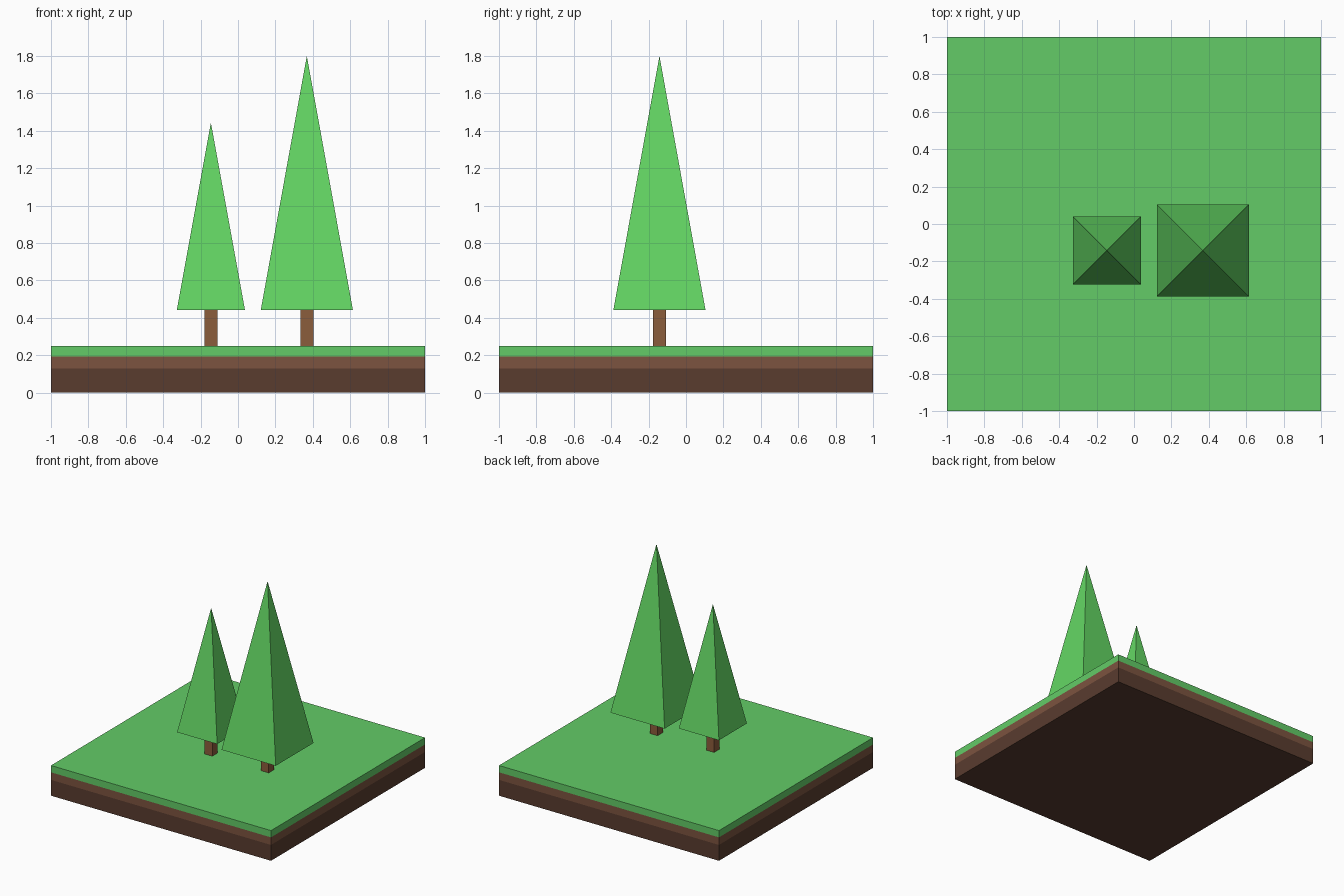
import bpy
import bmesh
from math import sqrt, pi
from mathutils import Matrix

if "Cube" in bpy.data.objects:
    bpy.data.objects.remove(bpy.data.objects["Cube"])


def material(name, color):
    mat = bpy.data.materials.new(name)
    mat.diffuse_color = (*color, 1)
    mat.use_nodes = True
    mat.node_tree.nodes["Principled BSDF"].inputs["Base Color"].default_value = mat.diffuse_color
    return mat


def finish(name, bm, mat):
    mesh = bpy.data.meshes.new(name)
    bm.to_mesh(mesh)
    bm.free()
    mesh.materials.append(mat)
    obj = bpy.data.objects.new(name, mesh)
    bpy.context.collection.objects.link(obj)
    return obj


def box(name, x, y, half, z0, z1, mat):
    bm = bmesh.new()
    bmesh.ops.create_cube(bm, size=1, matrix=Matrix.Translation((x, y, (z0 + z1) / 2))
                          @ Matrix.Diagonal((2 * half, 2 * half, z1 - z0, 1)))
    return finish(name, bm, mat)


def pyramid(name, x, y, half, z0, z1, mat):
    bm = bmesh.new()
    bmesh.ops.create_cone(bm, cap_ends=True, segments=4, radius1=half * sqrt(2), radius2=0,
                          depth=z1 - z0, matrix=Matrix.Translation((x, y, (z0 + z1) / 2))
                          @ Matrix.Rotation(pi / 4, 4, 'Z'))
    bmesh.ops.remove_doubles(bm, verts=bm.verts, dist=1e-4)
    return finish(name, bm, mat)


leaf = material("leaf_green", (0.125, 0.67, 0.125))
grass = material("grass_green", (0.125, 0.60, 0.135))
bark = material("bark_brown", (0.26, 0.11, 0.045))
topsoil = material("topsoil_brown", (0.20, 0.087, 0.05))
subsoil = material("subsoil_brown", (0.10, 0.045, 0.028))

# Layered ground tile
box("subsoil", 0, 0, 1, 0, 0.13, subsoil)
box("topsoil", 0, 0, 1, 0.13, 0.192, topsoil)
box("grass", 0, 0, 1, 0.192, 0.248, grass)

# Trees: square trunk and pyramid foliage
for size, x, half, top in (("small", -0.145, 0.182, 1.443), ("large", 0.368, 0.246, 1.80)):
    box(size + "_tree_trunk", x, -0.142, 0.035, 0.248, 0.443, bark)
    pyramid(size + "_tree_foliage", x, -0.142, half, 0.443, top, leaf)
